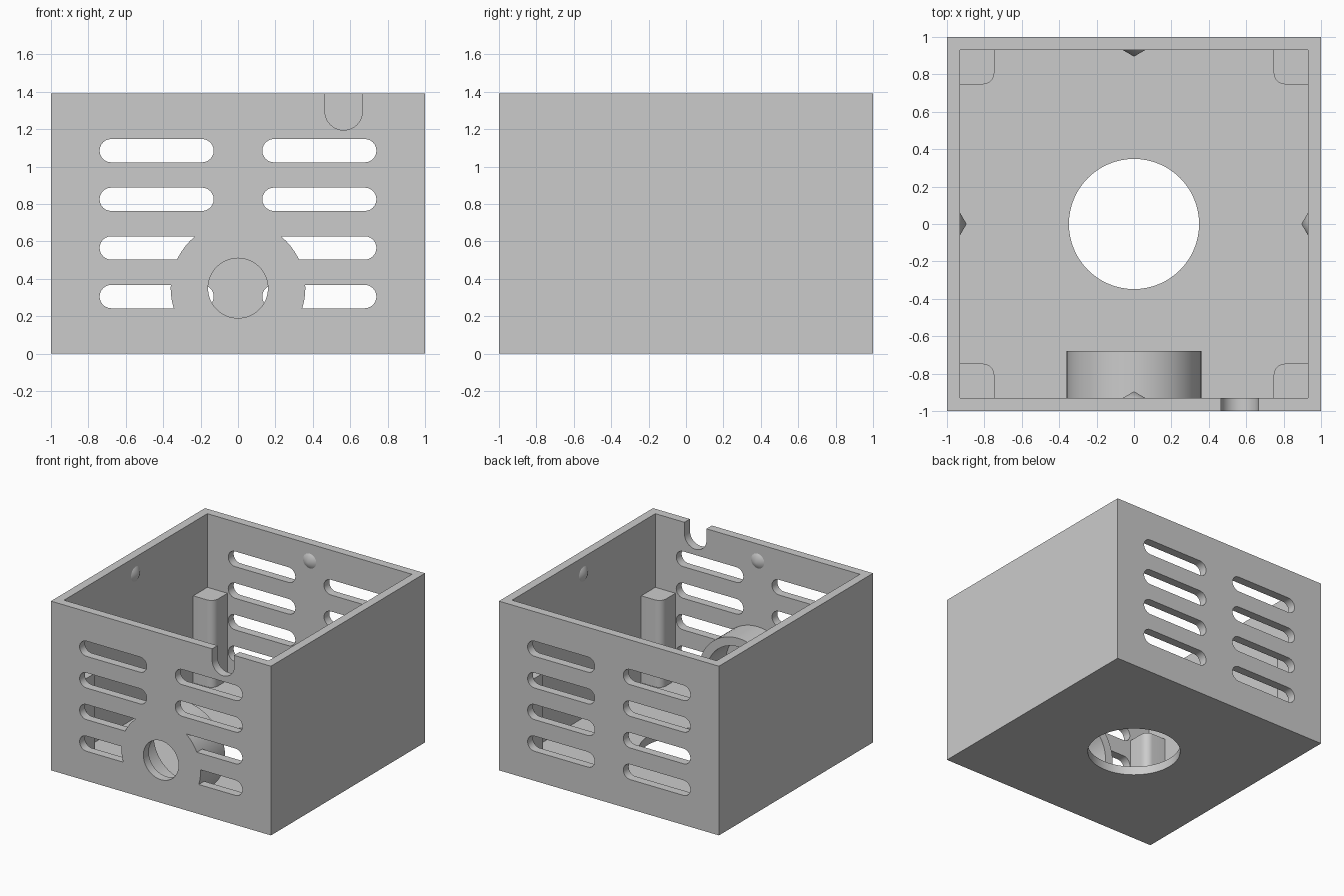
import bpy, bmesh, math
from mathutils import Matrix

if "Cube" in bpy.data.objects:
    bpy.data.objects.remove(bpy.data.objects["Cube"])

H, WALL, FLOOR = 1.39, 0.07, 0.07
IN = 1 - WALL
TUBE_Z, TUBE_R = 0.35, 0.36

grey = bpy.data.materials.new("plain grey")
grey.diffuse_color = (0.6, 0.6, 0.6, 1)
grey.use_nodes = True
grey.node_tree.nodes["Principled BSDF"].inputs["Base Color"].default_value = grey.diffuse_color


def finish(name, bm):
    bmesh.ops.recalc_face_normals(bm, faces=bm.faces)
    me = bpy.data.meshes.new(name)
    bm.to_mesh(me)
    bm.free()
    me.materials.append(grey)
    ob = bpy.data.objects.new(name, me)
    bpy.context.collection.objects.link(ob)
    return ob


def prism(bm, pts, lo, hi, axis="z"):
    """Extrude a closed outline along z, or an (x, z) outline along y."""
    place = (lambda p, d: (p[0], p[1], d)) if axis == "z" else (lambda p, d: (p[0], d, p[1]))
    a = [bm.verts.new(place(p, lo)) for p in pts]
    b = [bm.verts.new(place(p, hi)) for p in pts]
    bm.faces.new(a)
    bm.faces.new(b[::-1])
    for i in range(len(pts)):
        j = (i + 1) % len(pts)
        bm.faces.new((a[i], b[i], b[j], a[j]))


def arc(cx, cy, r, start, end, n):
    return [(cx + r * math.cos(math.radians(start + (end - start) * i / n)),
             cy + r * math.sin(math.radians(start + (end - start) * i / n))) for i in range(n + 1)]


def circle(cx, cy, r, n=64):
    return arc(cx, cy, r, 0, 360, n)[:-1]


def solid(name, outlines, lo, hi, axis="z"):
    bm = bmesh.new()
    for pts in outlines:
        prism(bm, pts, lo, hi, axis)
    return finish(name, bm)


def cut(target, cutter):
    cutter.hide_render = True
    mod = target.modifiers.new("cut", 'BOOLEAN')
    mod.operation, mod.solver, mod.object = 'DIFFERENCE', 'EXACT', cutter
    bpy.context.view_layer.objects.active = target
    bpy.ops.object.modifier_apply(modifier=mod.name)
    bpy.data.objects.remove(cutter)


def smooth(ob):
    bpy.ops.object.select_all(action='DESELECT')
    ob.select_set(True)
    bpy.context.view_layer.objects.active = ob
    bpy.ops.object.shade_smooth_by_angle(angle=math.radians(30))


def square(s):
    return [(-s, -s), (s, -s), (s, s), (-s, s)]


# Open box with a round hole in the floor
box = solid("box", [square(1)], 0, H)
cut(box, solid("cavity", [square(IN)], FLOOR, H + 0.2))
cut(box, solid("floor_hole", [circle(0, 0, 0.348)], -0.1, 0.2))

# Vent slots, front and back; the front ones stop at the tube
slots = []
for row in range(4):
    z = 0.305 + 0.26 * row
    for s in (-1, 1):
        x, r = s * 0.435, 0.0625
        slots.append(arc(x + 0.305 - r, z, r, -90, 90, 12) + arc(x - 0.305 + r, z, r, 90, 270, 12))
cut(box, solid("back_slots", slots, 0.9, 1.1, "y"))
front_slots = solid("front_slots", slots, -1.1, -0.9, "y")
cut(front_slots, solid("slot_stop", [circle(0, TUBE_Z, TUBE_R)], -1.2, -0.8, "y"))
cut(box, front_slots)

# Round opening and cable notch in the front wall
cut(box, solid("front_hole", [circle(0, TUBE_Z, 0.16)], -1.1, -0.9, "y"))
notch = arc(0.565, 1.295, 0.1, 180, 360, 20) + [(0.665, 1.6), (0.465, 1.6)]
cut(box, solid("notch", [notch], -1.1, -0.9, "y"))
smooth(box)

# Tube behind the front opening, sunk into the floor
bm = bmesh.new()
rings = []
for r, y in ((TUBE_R, -IN), (TUBE_R, -0.68), (0.29, -0.68), (0.29, -IN)):
    rings.append([bm.verts.new((x, y, max(z, 0.03))) for x, z in circle(0, TUBE_Z, r)])
for k in range(4):
    p, q = rings[k], rings[(k + 1) % 4]
    for i in range(64):
        j = (i + 1) % 64
        bm.faces.new((p[i], p[j], q[j], q[i]))
smooth(finish("tube", bm))

# Corner posts, rounded toward the middle
for sx in (-1, 1):
    for sy in (-1, 1):
        pts = [(IN, IN), (0.747, IN)] + arc(0.807, 0.807, 0.06, 180, 270, 8) + [(IN, 0.747)]
        smooth(solid("corner_post", [[(sx * x, sy * y) for x, y in pts]], FLOOR, 0.785))

# Small conical snap bumps near the rim of each wall
for k in range(4):
    bm = bmesh.new()
    m = (Matrix.Rotation(k * math.pi / 2, 4, 'Z') @ Matrix.Translation((IN - 0.0175, 0, 1.25))
         @ Matrix.Rotation(-math.pi / 2, 4, 'Y'))
    bmesh.ops.create_cone(bm, cap_ends=True, segments=32, radius1=0.06, radius2=0,
                          depth=0.035, matrix=m)
    smooth(finish("snap_bump", bm))
